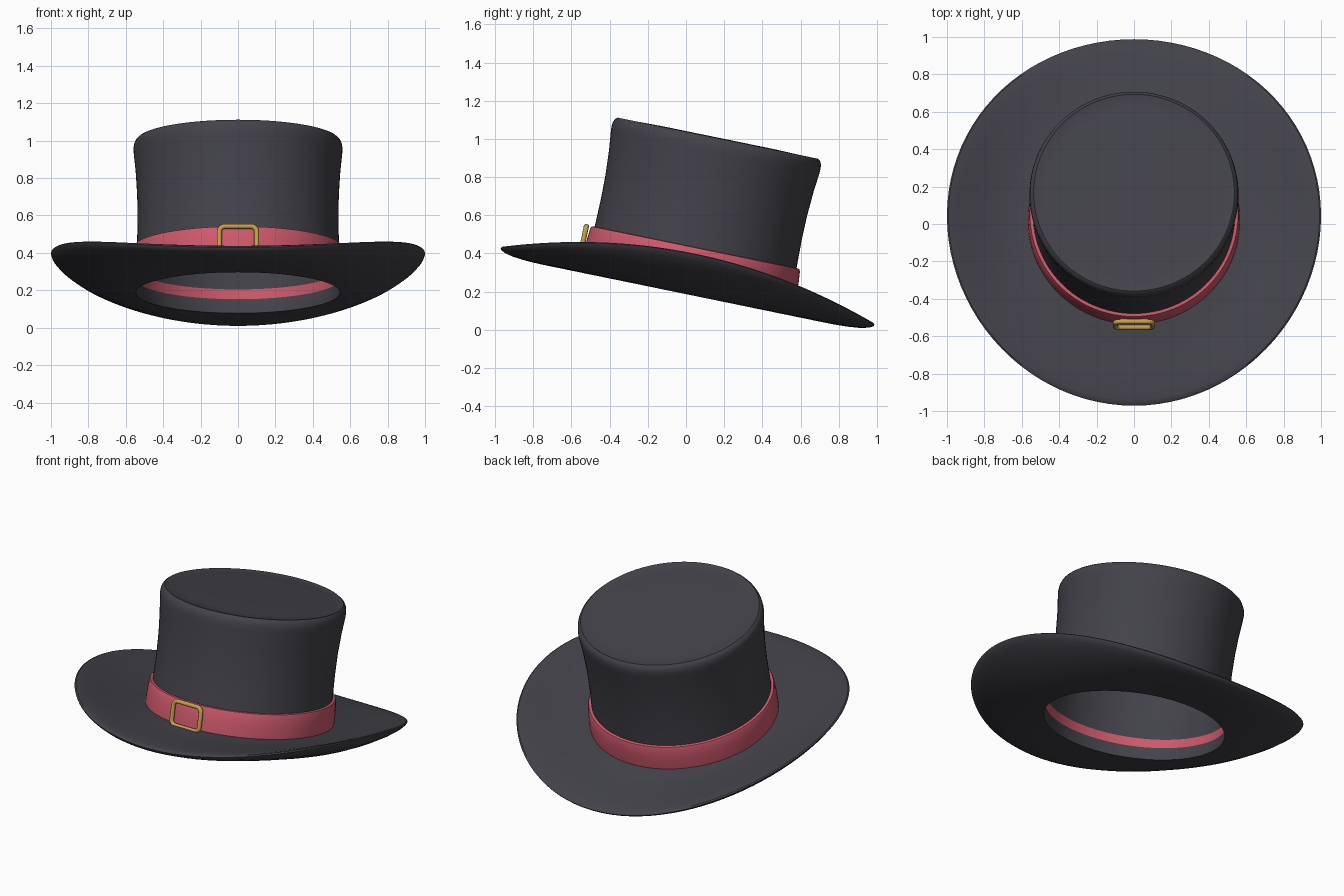
import bpy, bmesh, math
from mathutils import Matrix, Vector

cube = bpy.data.objects.get("Cube")
if cube:
    bpy.data.objects.remove(cube)

# The whole hat leans backwards
TILT = Matrix.Translation((0, 0, 0.187)) @ Matrix.Rotation(math.radians(-11.6), 4, 'X')
SEGMENTS = 96


def material(name, color, metallic=0.0):
    mat = bpy.data.materials.new(name)
    mat.use_nodes = True
    mat.diffuse_color = (*color, 1)
    bsdf = mat.node_tree.nodes["Principled BSDF"]
    bsdf.inputs["Base Color"].default_value = (*color, 1)
    bsdf.inputs["Roughness"].default_value = 0.7
    return mat


felt = material("charcoal felt", (0.055, 0.055, 0.068))
ribbon = material("rose ribbon", (0.62, 0.10, 0.15))
brass = material("brass", (0.57, 0.36, 0.07))


def finish(name, bm, mat, angle=35):
    mesh = bpy.data.meshes.new(name)
    bm.to_mesh(mesh)
    bm.free()
    mesh.transform(TILT)
    mesh.materials.append(mat)
    obj = bpy.data.objects.new(name, mesh)
    bpy.context.collection.objects.link(obj)
    bpy.ops.object.select_all(action='DESELECT')
    obj.select_set(True)
    bpy.context.view_layer.objects.active = obj
    bpy.ops.object.shade_smooth_by_angle(angle=math.radians(angle))
    return obj


def rings_to_mesh(rings, closed):
    """Skin a list of point loops; closed also joins the last loop to the first."""
    bm = bmesh.new()
    loops = [[bm.verts.new(p) for p in ring] for ring in rings]
    pairs = list(zip(loops, loops[1:]))
    if closed:
        pairs.append((loops[-1], loops[0]))
    for a, b in pairs:
        for i in range(len(a)):
            j = (i + 1) % len(a)
            bm.faces.new((a[i], a[j], b[j], b[i]))
    return bm, loops


def lathe(name, profile, mat, closed=False, cap=False, lift=lambda r, a: 0):
    rings = []
    for r, h in profile:
        ring = []
        for i in range(SEGMENTS):
            a = math.tau * i / SEGMENTS
            ring.append((r * math.cos(a), r * math.sin(a), h + lift(r, a)))
        rings.append(ring)
    bm, loops = rings_to_mesh(rings, closed)
    if cap:
        bm.faces.new(loops[-1])
    bmesh.ops.recalc_face_normals(bm, faces=bm.faces)
    return finish(name, bm, mat)


# Brim: tapered section whose left and right sides curl upwards
def curl(r, a):
    t = max(0, (r - 0.56) / 0.44)
    return 0.172 * math.cos(a) ** 2 * t ** 1.6


lathe("brim", [(0.545, 0.07), (0.545, 0.0), (0.62, 0), (0.7, 0), (0.78, 0), (0.86, 0.003),
               (0.93, 0.01), (0.975, 0.021), (0.995, 0.032), (1.0, 0.041), (0.992, 0.05),
               (0.97, 0.057), (0.92, 0.064), (0.85, 0.07), (0.77, 0.076), (0.69, 0.082),
               (0.62, 0.09), (0.575, 0.098), (0.555, 0.098)],
      felt, closed=True, lift=curl)

# Crown: slightly waisted shell with a bevelled top edge
lathe("crown", [(0.546, 0.12), (0.54, 0.25), (0.537, 0.4), (0.539, 0.53), (0.547, 0.66),
                (0.557, 0.755), (0.559, 0.785), (0.556, 0.808), (0.548, 0.825), (0.537, 0.834),
                (0.53, 0.831), (0.45, 0.834), (0.3, 0.837)],
      felt, cap=True)

# Ribbon band around the base of the crown
lathe("hat_band", [(0.548, 0.065), (0.566, 0.07), (0.568, 0.12), (0.566, 0.18), (0.561, 0.235),
                   (0.556, 0.248), (0.54, 0.25), (0.544, 0.18), (0.546, 0.115)],
      ribbon, closed=True)

# Buckle: round tube swept along a rounded rectangle
CENTRE = Vector((0, -0.583, 0.168))
HALF_W, HALF_H, CORNER, TUBE = 0.1, 0.075, 0.03, 0.0135
rings = []
for k, (sx, sz) in enumerate([(1, 1), (-1, 1), (-1, -1), (1, -1)]):
    for step in range(7):
        a = math.radians(90 * k + 15 * step)
        out = Vector((math.cos(a), 0, math.sin(a)))
        corner = Vector((sx * (HALF_W - CORNER), 0, sz * (HALF_H - CORNER)))
        mid = CENTRE + corner + out * CORNER
        rings.append([mid + TUBE * (math.cos(b) * out + Vector((0, math.sin(b), 0)))
                      for b in (math.tau * i / 12 for i in range(12))])
bm, _ = rings_to_mesh(rings, True)
bmesh.ops.recalc_face_normals(bm, faces=bm.faces)
finish("buckle", bm, brass, 60)
